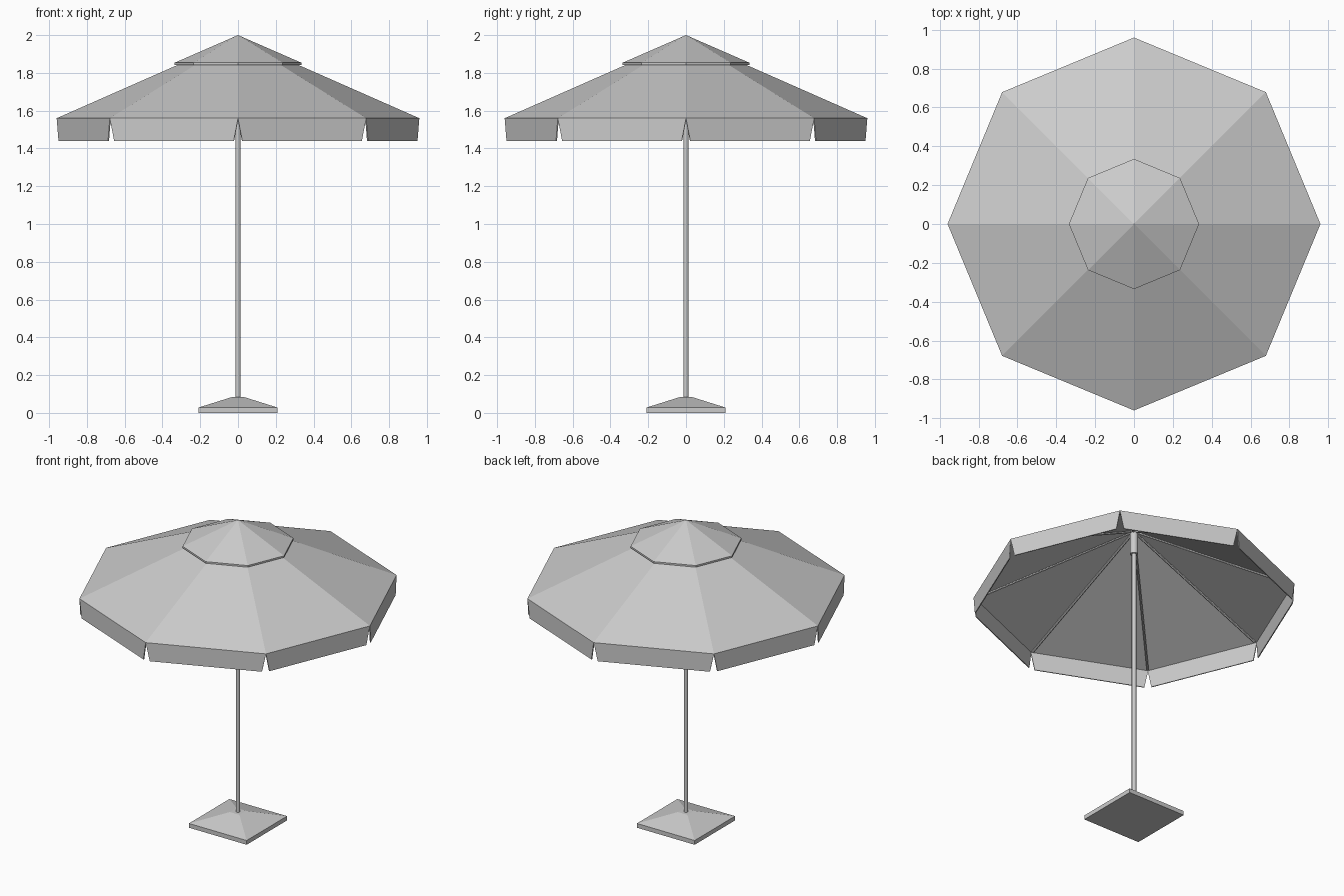
import bpy, bmesh, math
from mathutils import Vector

cube = bpy.data.objects.get("Cube")
if cube:
    bpy.data.objects.remove(cube, do_unlink=True)

grey = bpy.data.materials.new("plain grey")
grey.use_nodes = True
colour = (0.6, 0.6, 0.6, 1)
grey.diffuse_color = colour
grey.node_tree.nodes["Principled BSDF"].inputs["Base Color"].default_value = colour

SIDES = 8
RIM, RIM_Z, PEAK_Z = 0.96, 1.56, 1.983


def make_object(name, bm):
    bmesh.ops.recalc_face_normals(bm, faces=bm.faces)
    mesh = bpy.data.meshes.new(name)
    bm.to_mesh(mesh)
    bm.free()
    mesh.materials.append(grey)
    obj = bpy.data.objects.new(name, mesh)
    bpy.context.collection.objects.link(obj)
    return obj


def corner(i, radius, z):
    a = math.tau * i / SIDES
    return Vector((radius * math.cos(a), radius * math.sin(a), z))


def thin_cone(name, radius, rim_z, peak_z, thickness):
    """Eight-sided roof with a matching underside and a vertical lip."""
    bm = bmesh.new()
    shells = []
    for drop in (0, thickness):
        peak = bm.verts.new((0, 0, peak_z - drop))
        ring = [bm.verts.new(corner(i, radius, rim_z - drop)) for i in range(SIDES)]
        shells.append(ring)
        for i in range(SIDES):
            bm.faces.new((peak, ring[i], ring[(i + 1) % SIDES]))
    top, low = shells
    for i in range(SIDES):
        j = (i + 1) % SIDES
        bm.faces.new((top[i], low[i], low[j], top[j]))
    return make_object(name, bm)


def rod(name, start, end, radius, segments):
    start, end = Vector(start), Vector(end)
    axis = end - start
    bm = bmesh.new()
    bmesh.ops.create_cone(bm, cap_ends=True, segments=segments,
                          radius1=radius, radius2=radius, depth=axis.length)
    turn = axis.to_track_quat('Z', 'Y').to_matrix()
    bmesh.ops.rotate(bm, verts=bm.verts, matrix=turn)
    bmesh.ops.translate(bm, verts=bm.verts, vec=(start + end) / 2)
    return make_object(name, bm)


def smooth(obj):
    bpy.ops.object.select_all(action='DESELECT')
    obj.select_set(True)
    bpy.context.view_layer.objects.active = obj
    bpy.ops.object.shade_smooth_by_angle(angle=math.radians(40))


# Canopy and its raised vent cap
thin_cone("canopy", RIM, RIM_Z, PEAK_Z, 0.006)
thin_cone("vent_cap", 0.335, 1.854, 2.0, 0.011)

# Hanging valance flaps, narrower at the bottom
for i in range(SIDES):
    a, b = corner(i, RIM, RIM_Z), corner(i + 1, RIM, RIM_Z)
    inset = (b - a).normalized() * 0.025
    drop = Vector((0, 0, -0.12))
    inward = Vector((-(a + b).x, -(a + b).y, 0)).normalized() * 0.006
    bm = bmesh.new()
    outline = [bm.verts.new(p) for p in (a, b, b - inset + drop, a + inset + drop)]
    face = bm.faces.new(outline)
    back = bmesh.ops.extrude_face_region(bm, geom=[face], use_keep_orig=True)
    moved = [v for v in back["geom"] if isinstance(v, bmesh.types.BMVert)]
    bmesh.ops.translate(bm, verts=moved, vec=inward)
    make_object(f"valance_flap_{i + 1}", bm)

# Ribs under the canopy seams
for i in range(SIDES):
    rod(f"rib_{i + 1}", corner(i, 0.015, PEAK_Z - 0.024),
        corner(i, 0.94, RIM_Z - 0.006), 0.007, 6)

# Pole and hub
smooth(rod("pole", (0, 0, 0.05), (0, 0, 1.96), 0.0135, 16))
smooth(rod("hub", (0, 0, 1.81), (0, 0, 1.965), 0.024, 16))

# Square foot with a sloping top
bm = bmesh.new()
rings = []
for half, z in ((0.21, 0), (0.21, 0.028), (0.035, 0.083)):
    rings.append([bm.verts.new((sx * half, sy * half, z))
                  for sx, sy in ((1, 1), (-1, 1), (-1, -1), (1, -1))])
for low, high in zip(rings, rings[1:]):
    for i in range(4):
        j = (i + 1) % 4
        bm.faces.new((low[i], low[j], high[j], high[i]))
bm.faces.new(rings[0])
bm.faces.new(rings[-1])
make_object("base", bm)
